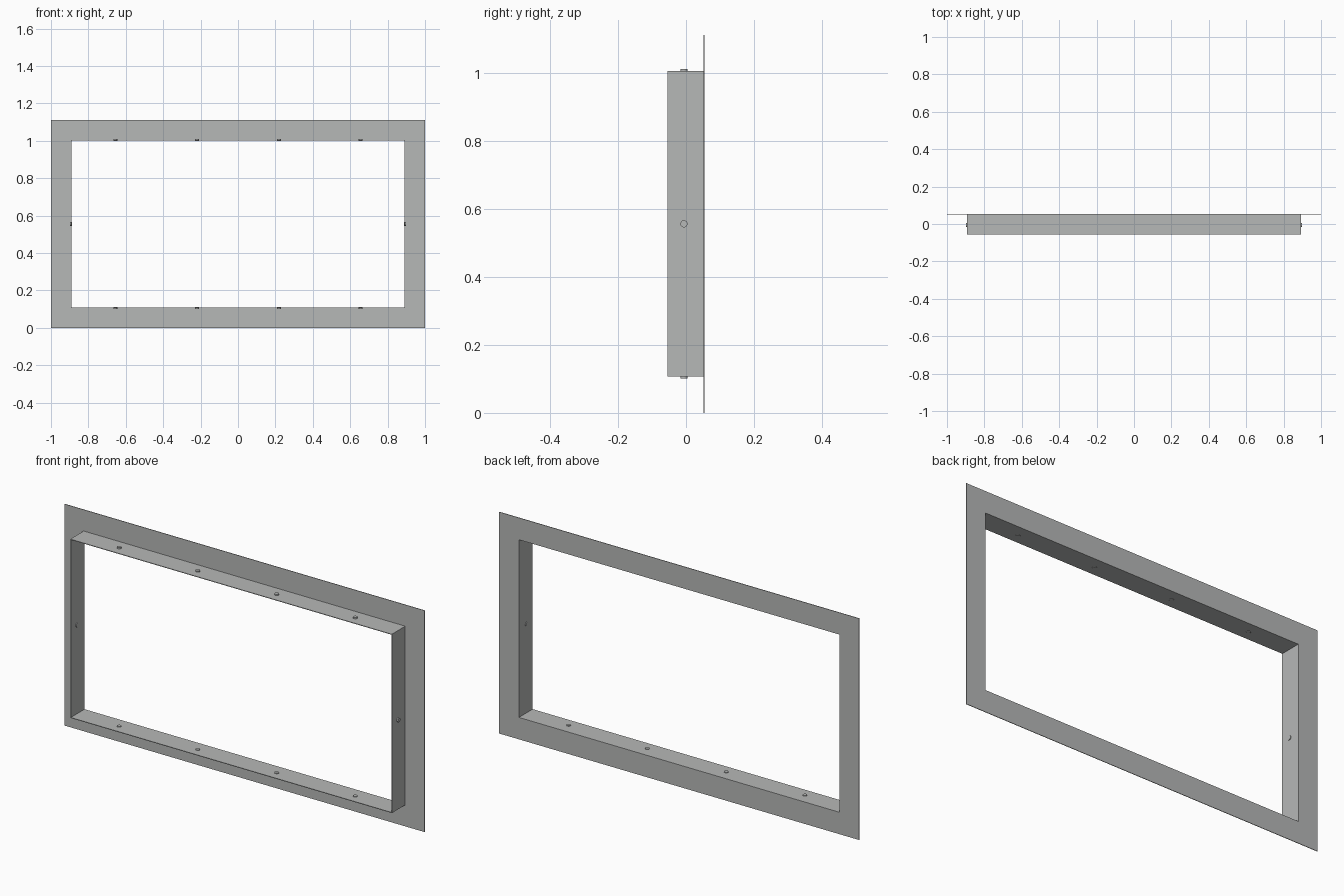
import bpy, bmesh, math
from mathutils import Matrix, Vector

if "Cube" in bpy.data.objects:
    bpy.data.objects.remove(bpy.data.objects["Cube"])

W, H = 1.0, 1.112          # flange half width, full height
B, T = 0.107, 0.003        # flange border, sheet thickness
Y0, Y1 = -0.055, 0.054     # front and back planes
ZC = H / 2

grey = bpy.data.materials.new("grey_metal")
grey.diffuse_color = (0.47, 0.48, 0.475, 1)
grey.use_nodes = True
grey.node_tree.nodes["Principled BSDF"].inputs["Base Color"].default_value = grey.diffuse_color


def finish(bm, name):
    bmesh.ops.recalc_face_normals(bm, faces=bm.faces)
    me = bpy.data.meshes.new(name)
    bm.to_mesh(me)
    bm.free()
    me.materials.append(grey)
    ob = bpy.data.objects.new(name, me)
    bpy.context.collection.objects.link(ob)
    return ob


def ring(name, outer, inner, y0, y1):
    """Rectangular ring; outer and inner are half sizes (x, z)."""
    bm = bmesh.new()
    loops = []
    for (hx, hz), y in ((outer, y0), (outer, y1), (inner, y1), (inner, y0)):
        loops.append([bm.verts.new((sx * hx, y, ZC + sz * hz))
                      for sx, sz in ((-1, -1), (1, -1), (1, 1), (-1, 1))])
    for k in range(4):
        a, b = loops[k], loops[(k + 1) % 4]
        for i in range(4):
            j = (i + 1) % 4
            bm.faces.new((a[i], a[j], b[j], b[i]))
    return finish(bm, name)


def stud(name, pos, axis):
    """Short round fixing pointing outward along axis."""
    bm = bmesh.new()
    rot = Vector((0, 0, 1)).rotation_difference(Vector(axis)).to_matrix().to_4x4()
    bmesh.ops.create_cone(bm, cap_ends=True, segments=20, radius1=0.0105,
                          radius2=0.0105, depth=0.012,
                          matrix=Matrix.Translation(pos) @ rot)
    ob = finish(bm, name)
    for o in bpy.context.selected_objects:
        o.select_set(False)
    bpy.context.view_layer.objects.active = ob
    ob.select_set(True)
    bpy.ops.object.shade_smooth_by_angle(angle=math.radians(35))


# Flat flange at the back and thin sleeve projecting to the front
sx, sz = W - B, ZC - B
ring("flange", (W, ZC), (sx - T, sz - T), Y1 - T, Y1)
ring("sleeve", (sx, sz), (sx - T, sz - T), Y0, Y1 - T)

# Fixings: four along top and bottom, one on each side
YS = -0.006
for s, label in ((1, "top"), (-1, "bottom")):
    for x in (-0.656, -0.219, 0.219, 0.656):
        stud(label + "_fixing", (x, YS, ZC + s * sz), (0, 0, s))
for s, label in ((1, "right"), (-1, "left")):
    stud(label + "_fixing", (s * sx, YS, ZC), (s, 0, 0))
